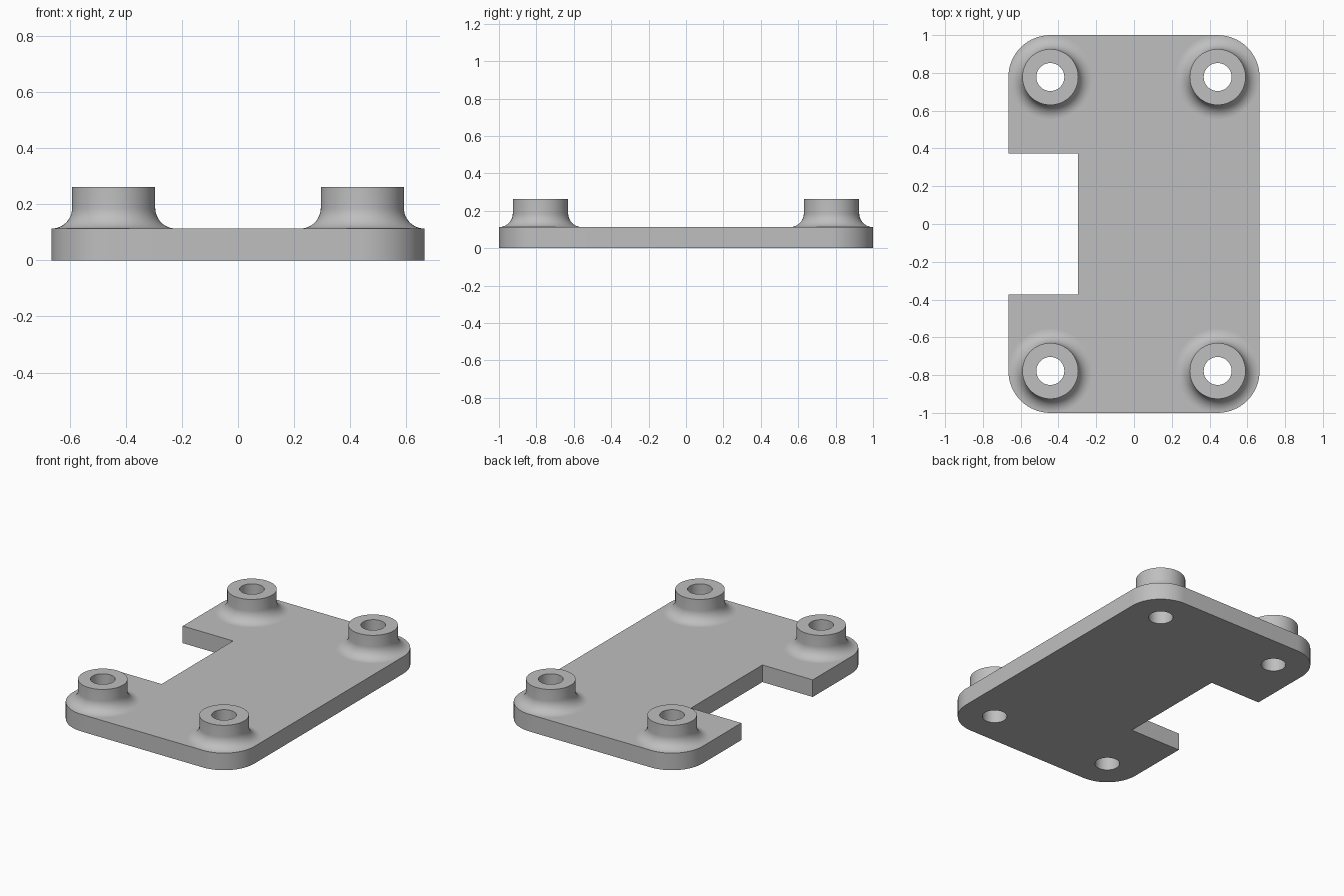
import bpy, bmesh
from math import sin, cos, pi, radians

HALF_X, HALF_Y, THICK, TOP = 0.665, 1.0, 0.113, 0.262
CORNER = 0.222                      # corner radius, also the fillet's foot
BOSS_R, BORE_R = 0.148, 0.074
NOTCH_X, NOTCH_Y = -0.297, 0.373
CX, CY = HALF_X - CORNER, HALF_Y - CORNER
SEG = 64

old = bpy.data.objects.get("Cube")
if old:
    bpy.data.objects.remove(old)

grey = bpy.data.materials.new("light grey")
grey.use_nodes = True
colour = (0.52, 0.52, 0.52, 1)
grey.diffuse_color = colour
grey.node_tree.nodes["Principled BSDF"].inputs["Base Color"].default_value = colour


def arc(cx, cy, r, start, end, n):
    angles = [start + (end - start) * i / n for i in range(n + 1)]
    return [(cx + r * cos(a), cy + r * sin(a)) for a in angles]


def finish(bm, name, location=(0, 0, 0)):
    bmesh.ops.recalc_face_normals(bm, faces=bm.faces)
    mesh = bpy.data.meshes.new(name)
    bm.to_mesh(mesh)
    bm.free()
    mesh.materials.append(grey)
    ob = bpy.data.objects.new(name, mesh)
    ob.location = location
    bpy.context.collection.objects.link(ob)
    bpy.ops.object.select_all(action='DESELECT')
    ob.select_set(True)
    bpy.context.view_layer.objects.active = ob
    bpy.ops.object.shade_smooth_by_angle(angle=radians(30))
    return ob


# Base plate: rounded outline with a side notch and four bores
outline = []
for sx, sy, quarter in ((1, -1, 3), (1, 1, 0), (-1, 1, 1), (-1, -1, 2)):
    outline += arc(sx * CX, sy * CY, CORNER, quarter * pi / 2, (quarter + 1) * pi / 2, SEG // 4)
    if (sx, sy) == (-1, 1):
        outline += [(-HALF_X, NOTCH_Y), (NOTCH_X, NOTCH_Y),
                    (NOTCH_X, -NOTCH_Y), (-HALF_X, -NOTCH_Y)]

centres = [(sx * CX, sy * CY) for sx in (-1, 1) for sy in (-1, 1)]
loops = [outline] + [arc(x, y, BORE_R, 0, 2 * pi, SEG)[:-1] for x, y in centres]

bm = bmesh.new()
for loop in loops:
    verts = [bm.verts.new((x, y, 0)) for x, y in loop]
    for a, b in zip(verts, verts[1:] + verts[:1]):
        bm.edges.new((a, b))
bmesh.ops.triangle_fill(bm, edges=bm.edges[:], use_beauty=True, normal=(0, 0, 1))
result = bmesh.ops.extrude_face_region(bm, geom=bm.faces[:], use_keep_orig=True)
top_verts = [g for g in result["geom"] if isinstance(g, bmesh.types.BMVert)]
bmesh.ops.translate(bm, verts=top_verts, vec=(0, 0, THICK))
finish(bm, "base_plate")

# Standoffs: turned profile with a concave fillet foot, flat rim and open bore
fillet = CORNER - BOSS_R
profile = arc(CORNER, THICK + fillet, fillet, -pi / 2, -pi, 12)
profile += [(BOSS_R, TOP), (BORE_R, TOP), (BORE_R, THICK)]
for x, y in centres:
    bm = bmesh.new()
    verts = [bm.verts.new((r, 0, z)) for r, z in profile]
    edges = [bm.edges.new(pair) for pair in zip(verts, verts[1:])]
    bmesh.ops.spin(bm, geom=verts + edges, cent=(0, 0, 0), axis=(0, 0, 1),
                   angle=2 * pi, steps=SEG, use_merge=True)
    bmesh.ops.remove_doubles(bm, verts=bm.verts, dist=1e-5)
    if sum(f.normal.z * f.calc_area() for f in bm.faces) < 0:
        bmesh.ops.reverse_faces(bm, faces=bm.faces)
    side = ("back" if y > 0 else "front") + ("_left" if x > 0 else "_right")
    finish(bm, side + "_standoff", (x, y, 0))
